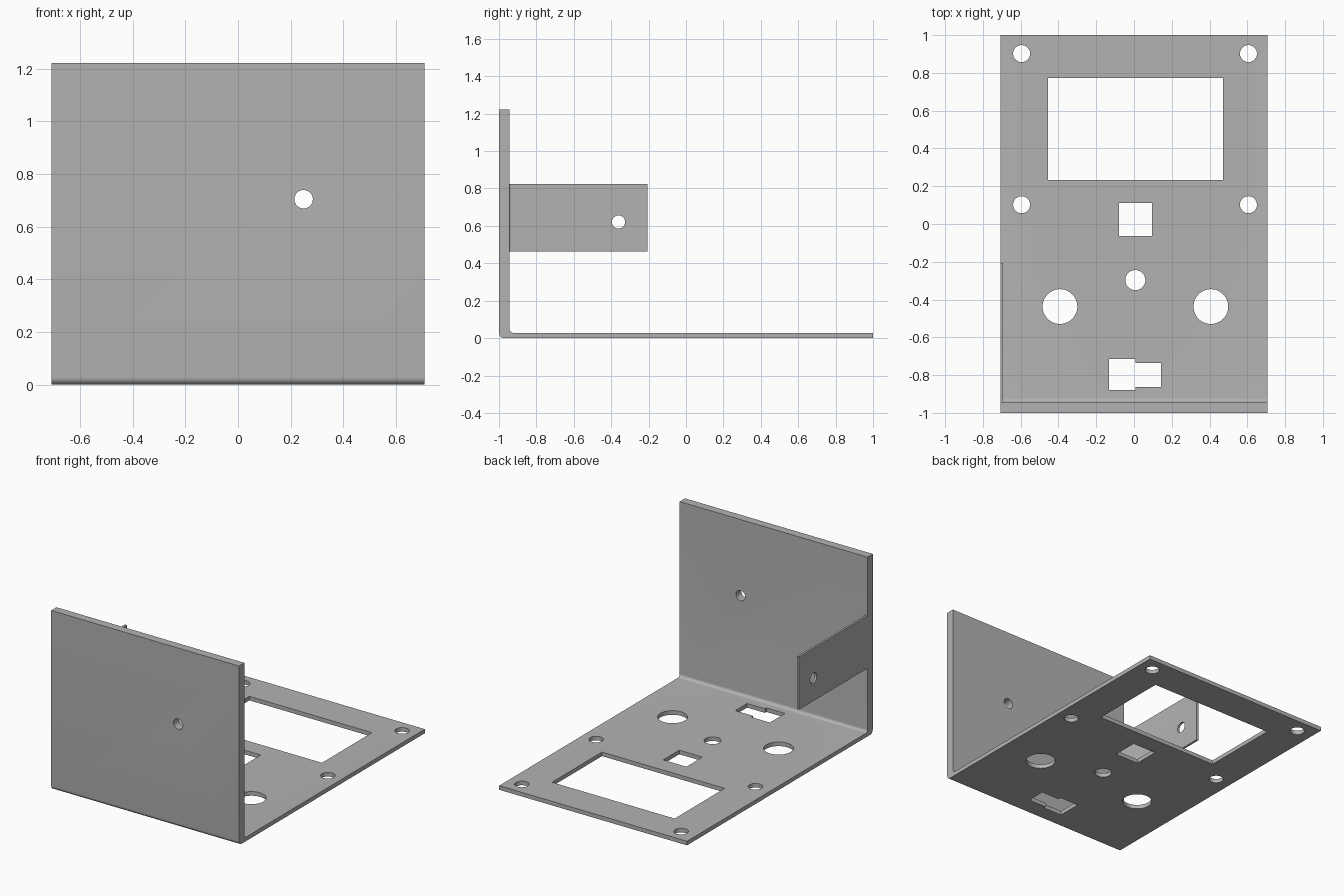
import bpy, bmesh, math
from mathutils import Vector

if "Cube" in bpy.data.objects:
    bpy.data.objects.remove(bpy.data.objects["Cube"])

grey = bpy.data.materials.new("plain grey")
grey.use_nodes = True
grey.diffuse_color = (0.45, 0.45, 0.45, 1)
grey.node_tree.nodes["Principled BSDF"].inputs["Base Color"].default_value = (0.45, 0.45, 0.45, 1)

# Maps (u, v, depth) of a flat outline to model space, by extrusion axis
AXES = {"x": lambda u, v, d: (d, u, v),
        "y": lambda u, v, d: (u, d, v),
        "z": lambda u, v, d: (u, v, d)}


def prism(bm, outline, axis, start, end):
    """Closed solid extruded from an outline along an axis."""
    place = AXES[axis]
    face = bm.faces.new([bm.verts.new(place(u, v, start)) for u, v in outline])
    extruded = bmesh.ops.extrude_face_region(bm, geom=[face])
    shift = Vector(place(0, 0, end - start))
    moved = [g for g in extruded["geom"] if isinstance(g, bmesh.types.BMVert)]
    bmesh.ops.translate(bm, verts=moved, vec=shift)


def arc(u, v, radius, first, last, steps=8):
    angles = [math.radians(first + (last - first) * i / steps) for i in range(steps + 1)]
    return [(u + radius * math.cos(a), v + radius * math.sin(a)) for a in angles]


def circle(u, v, radius):
    return arc(u, v, radius, 0, 360, 48)[:-1]


def rect(u0, u1, v0, v1):
    return [(u0, v0), (u1, v0), (u1, v1), (u0, v1)]


def make(name, bm):
    bmesh.ops.recalc_face_normals(bm, faces=bm.faces)
    mesh = bpy.data.meshes.new(name)
    bm.to_mesh(mesh)
    bm.free()
    mesh.materials.append(grey)
    obj = bpy.data.objects.new(name, mesh)
    bpy.context.collection.objects.link(obj)
    return obj


def select(obj):
    bpy.ops.object.select_all(action="DESELECT")
    obj.select_set(True)
    bpy.context.view_layer.objects.active = obj


def cut(obj, cutter):
    cutter.hide_render = True
    mod = obj.modifiers.new("holes", "BOOLEAN")
    mod.operation, mod.solver, mod.object = "DIFFERENCE", "EXACT", cutter
    select(obj)
    bpy.ops.object.modifier_apply(modifier=mod.name)
    bpy.data.objects.remove(cutter)
    bpy.ops.object.shade_smooth_by_angle(angle=math.radians(30))


W, H, FLOOR, WALL = 0.708, 1.222, 0.028, -0.943
OUTER, INNER = 0.028, 0.02

# Bent panel: floor and front wall with a rounded fold
bm = bmesh.new()
profile = arc(-1 + OUTER, OUTER, OUTER, 180, 270)
profile += [(1, 0), (1, FLOOR)]
profile += arc(WALL + INNER, FLOOR + INNER, INNER, 270, 180)
profile += [(WALL, H), (-1, H)]
prism(bm, profile, "x", -W, W)
panel = make("bent_panel", bm)

# Openings in the floor and wall
bm = bmesh.new()
openings = [circle(x, y, 0.045) for x in (-0.595, 0.606) for y in (0.102, 0.902)]
openings += [circle(x, -0.437, 0.092) for x in (-0.392, 0.407)]
openings += [circle(0.007, -0.297, 0.053),
             rect(-0.455, 0.47, 0.233, 0.772),
             rect(-0.08, 0.095, -0.063, 0.11),
             [(-0.132, -0.878), (0.009, -0.878), (0.009, -0.862), (0.143, -0.862),
              (0.143, -0.735), (0.009, -0.735), (0.009, -0.714), (-0.132, -0.714)]]
for outline in openings:
    prism(bm, outline, "z", -0.1, 0.1)
prism(bm, circle(0.249, 0.704, 0.035), "y", -1.1, -0.85)
cut(panel, make("panel_cutter", bm))

# Side tab with a small fillet where it meets the wall
T, R, TAB_END = -0.693, 0.007, -0.207
bm = bmesh.new()
tab_outline = [(-W, WALL), (-W, TAB_END), (T, TAB_END)]
tab_outline += arc(T + R, WALL + R, R, 180, 270, 5)
prism(bm, tab_outline, "z", 0.464, 0.824)
tab = make("side_tab", bm)

# Screw hole in the tab
bm = bmesh.new()
prism(bm, circle(-0.361, 0.621, 0.035), "x", -0.8, -0.6)
cut(tab, make("tab_cutter", bm))
